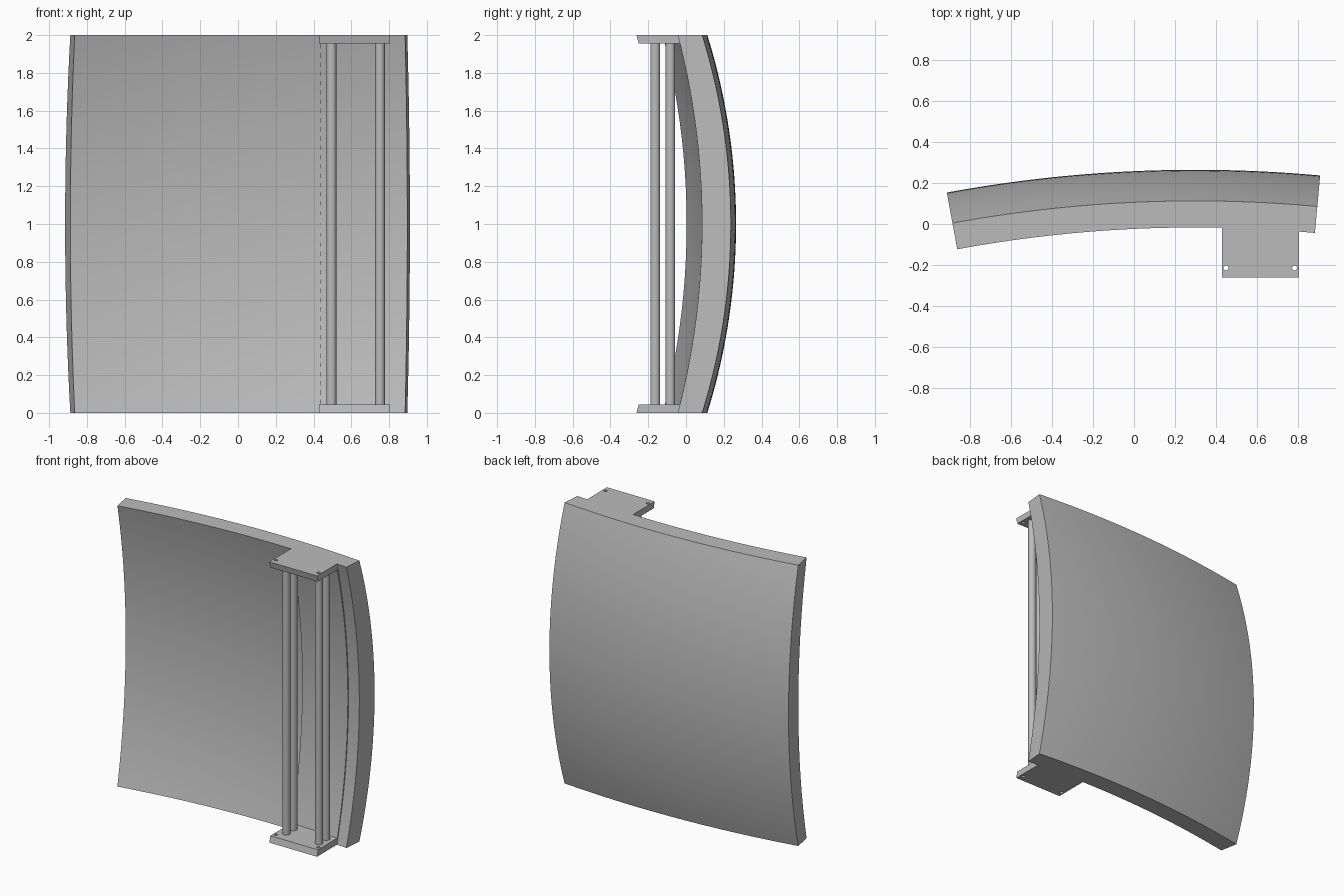
import bpy, bmesh, math

cube = bpy.data.objects.get("Cube")
if cube:
    bpy.data.objects.remove(cube, do_unlink=True)

grey = bpy.data.materials.new("plain grey")
grey.use_nodes = True
grey.diffuse_color = (0.5, 0.5, 0.5, 1)
grey.node_tree.nodes["Principled BSDF"].inputs["Base Color"].default_value = grey.diffuse_color

# Horizontal bend of the panel: axis position and radii
AXIS_X, AXIS_Y = 0.3, -6.435
OUTER, INNER = 6.70, 6.547
PLATE = 0.045
X0, X1 = 0.43, 0.806


def bow(z, depth):
    """Drop of a vertical arc from its middle at z = 1."""
    r = (1 + depth * depth) / (2 * depth)
    return r - math.sqrt(r * r - (z - 1) ** 2)


def outer_r(z):
    return OUTER - bow(z, 0.152)


def inner_r(z):
    return INNER - bow(z, 0.129)


def polar(r, a):
    return AXIS_X + r * math.sin(a), AXIS_Y + r * math.cos(a)


def front_y(x, z):
    return AXIS_Y + math.sqrt(inner_r(z) ** 2 - (x - AXIS_X) ** 2)


def finish(obj):
    obj.data.materials.clear()
    obj.data.materials.append(grey)
    bpy.ops.object.select_all(action='DESELECT')
    obj.select_set(True)
    bpy.context.view_layer.objects.active = obj
    bpy.ops.object.shade_smooth_by_angle(angle=math.radians(30))


def shell(name, us, zs, front, back):
    """Closed slab between two surfaces, each a function of (u, z)."""
    bm = bmesh.new()
    layers = [[[bm.verts.new((*f(u, z), z)) for u in us] for z in zs] for f in (front, back)]
    n, m = len(us), len(zs)
    for g in layers:
        for j in range(m - 1):
            for i in range(n - 1):
                bm.faces.new((g[j][i], g[j][i + 1], g[j + 1][i + 1], g[j + 1][i]))
    f, b = layers
    for j in (0, m - 1):
        for i in range(n - 1):
            bm.faces.new((f[j][i], f[j][i + 1], b[j][i + 1], b[j][i]))
    for i in (0, n - 1):
        for j in range(m - 1):
            bm.faces.new((f[j][i], f[j + 1][i], b[j + 1][i], b[j][i]))
    bmesh.ops.recalc_face_normals(bm, faces=bm.faces)
    mesh = bpy.data.meshes.new(name)
    bm.to_mesh(mesh)
    bm.free()
    obj = bpy.data.objects.new(name, mesh)
    bpy.context.collection.objects.link(obj)
    finish(obj)
    return obj


def span(a, b, n):
    return [a + (b - a) * i / n for i in range(n + 1)]


def cylinder(name, x, y, z, radius, depth, sides):
    bpy.ops.mesh.primitive_cylinder_add(vertices=sides, radius=radius, depth=depth, location=(x, y, z))
    obj = bpy.context.object
    obj.name = name
    return obj


# Doubly curved panel with radial ends
shell("curved_panel", span(-0.1824, 0.0912, 32), span(0, 2, 40),
      lambda a, z: polar(inner_r(z), a), lambda a, z: polar(outer_r(z), a))

# Slightly raised strip behind the rods
shell("backing_strip", span(X0 + 0.005, X1, 8), span(PLATE, 2 - PLATE, 40),
      lambda x, z: (x, front_y(x, z) - 0.008), lambda x, z: (x, front_y(x, z) + 0.03))

# End plates with slanted fronts and two small through holes each
for name, low in (("bottom_plate", 0), ("top_plate", 2 - PLATE)):
    plate = shell(name, span(X0, X1, 8), [low, low + PLATE],
                  lambda x, z: (x, -0.262 + 0.25 * min(z, 2 - z)),
                  lambda x, z: (x, front_y(x, z)))
    for x in (0.45, 0.785):
        cutter = cylinder("hole_cutter", x, -0.215, low + PLATE / 2, 0.012, 0.2, 16)
        cutter.hide_render = True
        mod = plate.modifiers.new("hole", 'BOOLEAN')
        mod.operation = 'DIFFERENCE'
        mod.solver = 'EXACT'
        mod.object = cutter
        bpy.context.view_layer.objects.active = plate
        bpy.ops.object.modifier_apply(modifier=mod.name)
        bpy.data.objects.remove(cutter, do_unlink=True)
    finish(plate)

# Four upright rods between the plates
for side, x in (("right", 0.495), ("left", 0.752)):
    for row, y in (("front", -0.163), ("back", -0.083)):
        finish(cylinder(f"{row}_{side}_rod", x, y, 1, 0.026, 2 - 2 * PLATE, 24))
